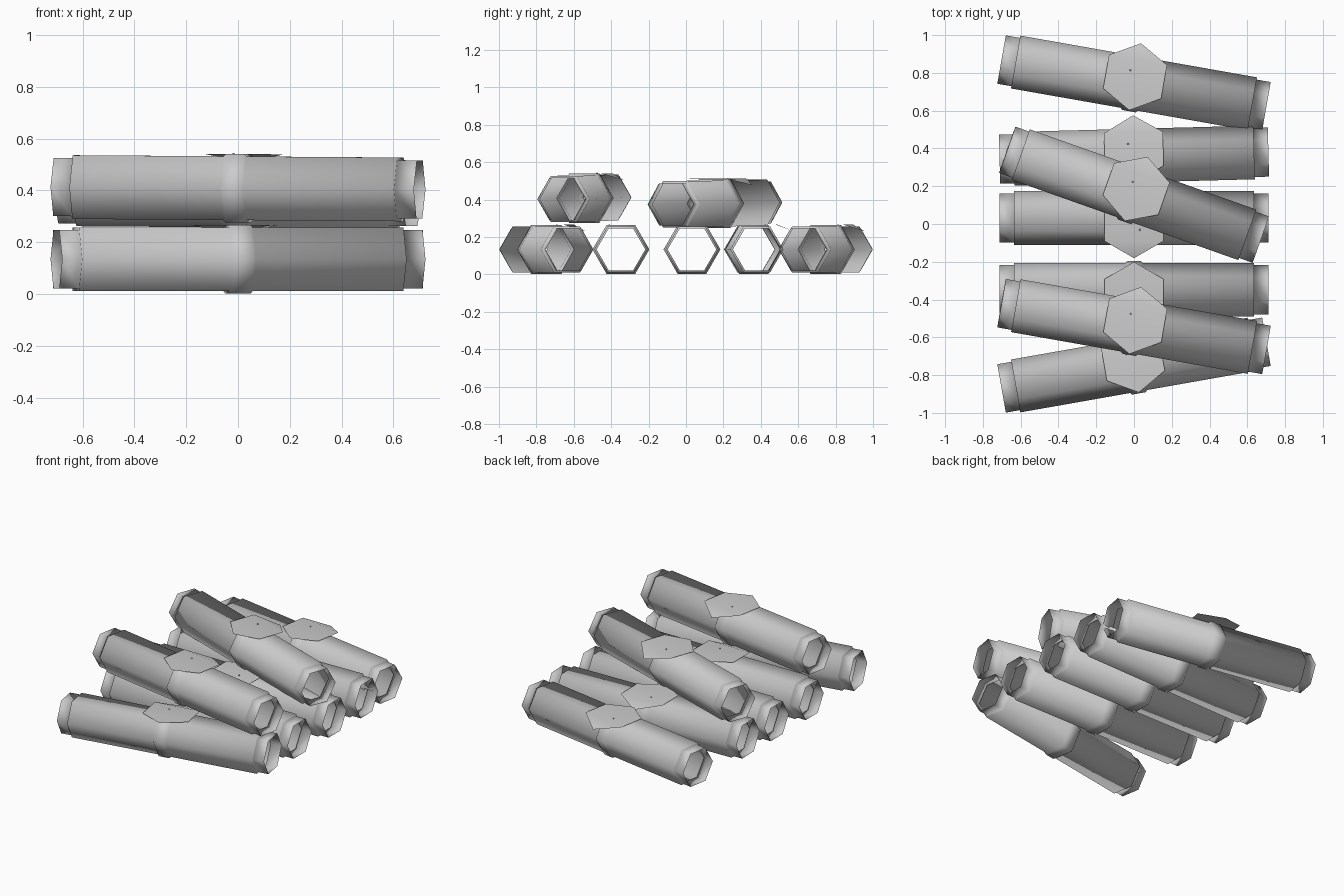
import bpy
import bmesh
from math import cos, sin, radians, pi
from mathutils import Matrix, Vector

cube = bpy.data.objects.get("Cube")
if cube:
    bpy.data.objects.remove(cube, do_unlink=True)

grey = bpy.data.materials.new("plain_grey")
grey.use_nodes = True
COLOUR = (0.6, 0.6, 0.6, 1)
grey.diffuse_color = COLOUR
grey.node_tree.nodes["Principled BSDF"].inputs["Base Color"].default_value = COLOUR

R_SLEEVE, R_BODY, R_BAND = 0.13, 0.142, 0.152
END, STEP, BAND = 0.712, 0.636, 0.045
PLATE_R, PLATE_SHIFT, PLATE_Z = 0.18, 0.033, 0.132


def finish(name, bm, matrix):
    """Turn a bmesh into a smooth grey object."""
    mesh = bpy.data.meshes.new(name)
    bm.to_mesh(mesh)
    bm.free()
    mesh.materials.append(grey)
    mesh.shade_smooth()
    obj = bpy.data.objects.new(name, mesh)
    bpy.context.collection.objects.link(obj)
    obj.matrix_world = matrix
    return obj


def hex_tube(name, matrix):
    """Open six-sided tube with narrow end sleeves and a raised middle band."""
    half = [(END, R_SLEEVE), (STEP, R_SLEEVE), (STEP, R_BODY),
            (BAND, R_BODY), (BAND - 0.008, R_BAND)]
    profile = [(-x, r) for x, r in half] + half[::-1]
    bm = bmesh.new()
    rings = [[bm.verts.new((x, r * cos(k * pi / 3), r * sin(k * pi / 3)))
              for k in range(6)] for x, r in profile]
    for a, b in zip(rings, rings[1:]):
        for k in range(6):
            n = (k + 1) % 6
            bm.faces.new((a[k], a[n], b[n], b[k]))
    bmesh.ops.recalc_face_normals(bm, faces=bm.faces)
    return finish(name, bm, matrix)


def hex_plate(name, matrix):
    """Thin hexagonal sheet on the band, with one drooping tip."""
    bm = bmesh.new()
    v = [bm.verts.new((PLATE_R * cos(pi / 2 + k * pi / 3),
                       PLATE_SHIFT + PLATE_R * sin(pi / 2 + k * pi / 3),
                       PLATE_Z)) for k in range(6)]
    v[0].co.z -= 0.035
    bm.faces.new(v[1:])
    bm.faces.new((v[5], v[0], v[1]))
    # tiny peg on the sheet
    bmesh.ops.create_cone(bm, cap_ends=True, segments=6, radius1=0.005,
                          radius2=0.003, depth=0.004,
                          matrix=Matrix.Translation((-0.03, 0.063, PLATE_Z + 0.002)))
    return finish(name, bm, matrix)


# name, centre y, centre z, turn about z, pitch (degrees)
tubes = [
    ("lower_front", -0.747, 0.134, 10, 0),
    ("lower_mid_front", -0.348, 0.134, 180, 0),
    ("lower_middle", 0.032, 0.134, 180, 0),
    ("lower_mid_back", 0.362, 0.134, 1.5, 0),
    ("lower_back", 0.747, 0.134, -10, 0),
    ("upper_front", -0.543, 0.408, -10, 0.4),
    ("upper_back", 0.155, 0.38, -19.5, 0.4),
]
for name, y, z, turn, pitch in tubes:
    place = (Matrix.Translation(Vector((0, y, z)))
             @ Matrix.Rotation(radians(turn), 4, "Z")
             @ Matrix.Rotation(radians(pitch), 4, "Y"))
    hex_tube(name + "_tube", place)
    hex_plate(name + "_plate", place)
